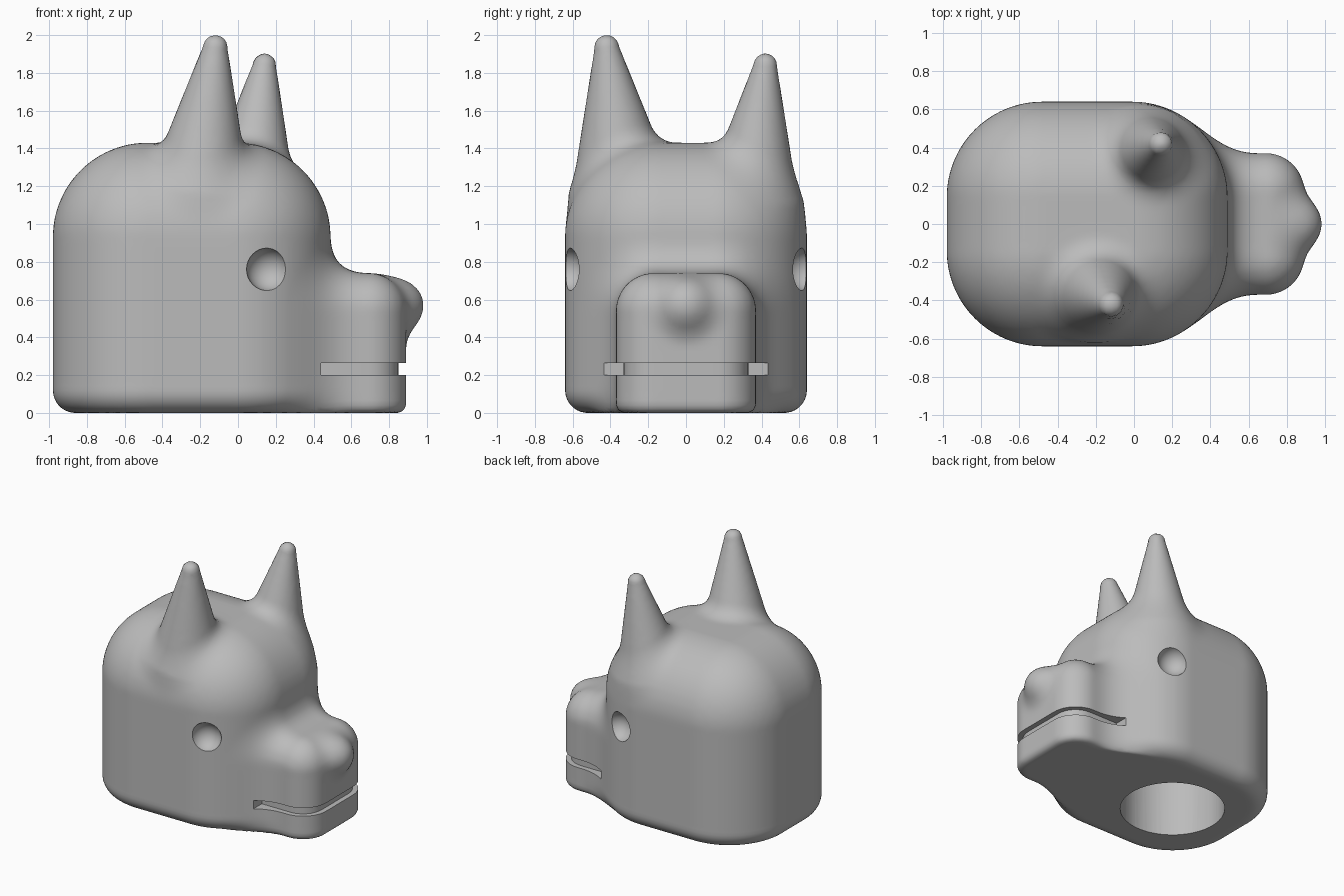
import bpy, bmesh, math
from mathutils import Vector, Matrix

if "Cube" in bpy.data.objects:
    bpy.data.objects.remove(bpy.data.objects["Cube"])

# Part sizes: centre x, half x, half y, height, corner radius, bottom edge radius
HEAD = (-0.245, 0.735, 0.64, 1.43, 0.5, 0.12)
SNOUT = (0.52, 0.37, 0.37, 0.74, 0.2, 0.05)
# Ears: tip centre, base centre, tip radius, base radius
EARS = [(Vector((-0.12, -0.42, 1.935)), Vector((-0.205, -0.335, 1.2)), 0.065, 0.27),
        (Vector((0.14, 0.42, 1.84)), Vector((0.06, 0.345, 1.15)), 0.062, 0.25)]
NOSE = (Vector((0.86, 0, 0.57)), 0.12)


# Distance helpers used to blend the parts into one soft surface
def rounded(a, b, r):
    a, b = a + r, b + r
    return min(max(a, b), 0) + math.hypot(max(a, 0), max(b, 0)) - r


def block(p, part):
    cx, hx, hy, top, r, foot = part
    plan = rounded(abs(p.x - cx) - hx, abs(p.y) - hy, r)
    return max(rounded(plan, p.z - top, r), rounded(plan, -p.z, foot))


def spike(p, tip, base, r_tip, r_base):
    axis = base - tip
    h = min(max((p - tip).dot(axis) / axis.length_squared, 0), 1)
    return (p - tip - axis * h).length - (r_tip + (r_base - r_tip) * h)


def blend(a, b, k):
    h = max(k - abs(a - b), 0) / k
    return min(a, b) - h * h * k / 4


def surface(p):
    d = blend(block(p, HEAD), block(p, SNOUT), 0.2)
    for ear in EARS:
        d = blend(d, spike(p, *ear), 0.1)
    return blend(d, (p - NOSE[0]).length - NOSE[1], 0.12)


def settle(bm, steps):
    e = 0.002
    offsets = [Vector((e, 0, 0)), Vector((0, e, 0)), Vector((0, 0, e))]
    for v in bm.verts:
        for _ in range(steps):
            d = surface(v.co)
            if abs(d) < 0.0005:
                break
            g = Vector([(surface(v.co + o) - d) / e for o in offsets])
            move = g * (d / max(g.length_squared, 0.3))
            if move.length > 0.1:
                move = move.normalized() * 0.1
            v.co -= move


def new_object(name, bm):
    mesh = bpy.data.meshes.new(name)
    bm.to_mesh(mesh)
    bm.free()
    ob = bpy.data.objects.new(name, mesh)
    bpy.context.collection.objects.link(ob)
    return ob


def activate(ob):
    bpy.ops.object.select_all(action='DESELECT')
    ob.select_set(True)
    bpy.context.view_layer.objects.active = ob


def carve(ob, bm):
    cutter = new_object("cutter", bm)
    cutter.hide_render = True
    mod = ob.modifiers.new("carve", 'BOOLEAN')
    mod.operation, mod.solver, mod.object = 'DIFFERENCE', 'EXACT', cutter
    activate(ob)
    bpy.ops.object.modifier_apply(modifier=mod.name)
    bpy.data.objects.remove(cutter)


def add_block(bm, part):
    cx, hx, hy, top, r, foot = part
    m = Matrix.Translation((cx, 0, top / 2)) @ Matrix.Diagonal((2 * hx, 2 * hy, top, 1))
    verts = bmesh.ops.create_cube(bm, size=1, matrix=m)["verts"]
    edges = {e for v in verts for e in v.link_edges}
    upper = [e for e in edges if max(v.co.z for v in e.verts) > 0.01]
    bmesh.ops.bevel(bm, geom=upper, offset=r * 0.95, segments=8, profile=0.5, affect='EDGES')


# Rough head, snout, ears and nose
bm = bmesh.new()
add_block(bm, HEAD)
add_block(bm, SNOUT)
for tip, base, r_tip, r_base in EARS:
    axis = tip - base
    m = Matrix.Translation((tip + base) / 2) @ axis.to_track_quat('Z', 'Y').to_matrix().to_4x4()
    bmesh.ops.create_cone(bm, cap_ends=True, segments=32, radius1=r_base, radius2=r_tip,
                          depth=axis.length, matrix=m)
    bmesh.ops.create_uvsphere(bm, u_segments=16, v_segments=10, radius=r_tip,
                              matrix=Matrix.Translation(tip))
bmesh.ops.create_uvsphere(bm, u_segments=20, v_segments=12, radius=NOSE[1],
                          matrix=Matrix.Translation(NOSE[0]))
head = new_object("animal_head", bm)

# Fuse the parts and relax them onto the blended surface
mod = head.modifiers.new("fuse", 'REMESH')
mod.mode, mod.voxel_size = 'VOXEL', 0.026
activate(head)
bpy.ops.object.modifier_apply(modifier=mod.name)
bm = bmesh.new()
bm.from_mesh(head.data)
settle(bm, 3)
for _ in range(2):
    bmesh.ops.smooth_vert(bm, verts=bm.verts, factor=0.5,
                          use_axis_x=True, use_axis_y=True, use_axis_z=True)
settle(bm, 3)
for v in bm.verts:
    v.co.z = max(v.co.z, 0)
bm.to_mesh(head.data)
bm.free()

# Eye sockets
for side in (-1, 1):
    bm = bmesh.new()
    bmesh.ops.create_uvsphere(bm, u_segments=32, v_segments=16, radius=0.115,
                              matrix=Matrix.Translation((0.16, side * 0.635, 0.76)))
    carve(head, bm)

# Mouth groove running round the snout
def lips(grow):
    half, r = 0.33 + grow, 0.16 + grow
    arc = [(0.69 + r * math.sin(t), half - r + r * math.cos(t))
           for t in (math.pi / 2 * i / 8 for i in range(9))]
    right = [(0.44, half)] + arc
    return right + [(x, -y) for x, y in reversed(right)]


bm = bmesh.new()
outline = lips(0) + lips(0.2)[::-1]
face = bm.faces.new([bm.verts.new((x, y, 0.2)) for x, y in outline])
top = bmesh.ops.extrude_face_region(bm, geom=[face])["geom"]
bmesh.ops.translate(bm, vec=(0, 0, 0.065), verts=[g for g in top if isinstance(g, bmesh.types.BMVert)])
bmesh.ops.recalc_face_normals(bm, faces=bm.faces)
carve(head, bm)

# Neck socket underneath
bm = bmesh.new()
bmesh.ops.create_cone(bm, cap_ends=True, segments=64, radius1=0.375, radius2=0.375, depth=1.0,
                      matrix=Matrix.Translation((-0.36, 0, 0.3)))
carve(head, bm)

# Single grey material
grey = bpy.data.materials.new("plain_grey")
grey.use_nodes = True
colour = (0.5, 0.5, 0.5, 1)
grey.diffuse_color = colour
grey.node_tree.nodes["Principled BSDF"].inputs["Base Color"].default_value = colour
head.data.materials.clear()
head.data.materials.append(grey)
activate(head)
bpy.ops.object.shade_smooth_by_angle(angle=math.radians(40))
